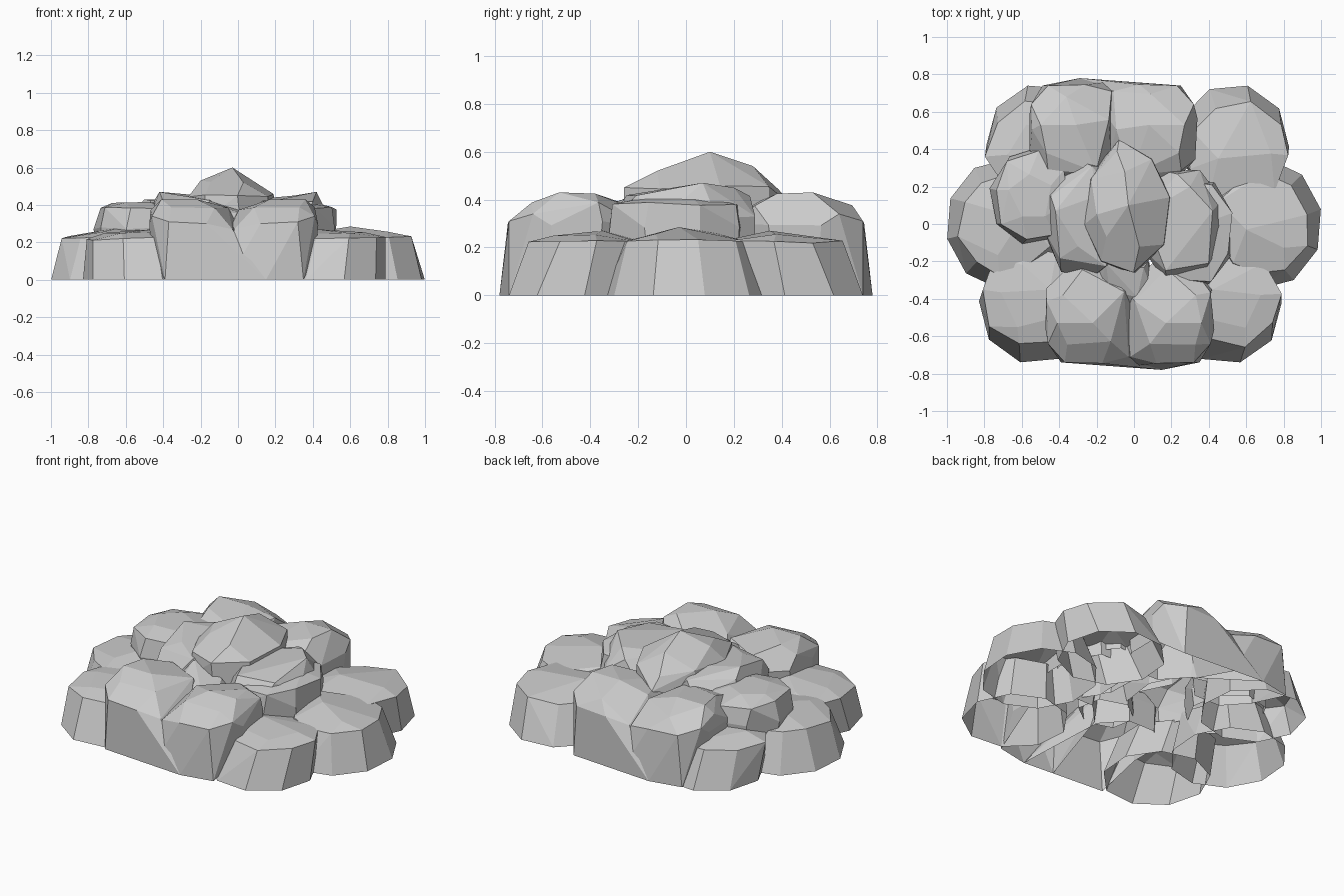
import bpy
import bmesh
import random
from math import cos, sin, radians, tau
from mathutils import Vector

default_cube = bpy.data.objects.get("Cube")
if default_cube:
    bpy.data.objects.remove(default_cube, do_unlink=True)

random.seed(7)

# One stone colour for the whole pile
stone = bpy.data.materials.new("stone_grey")
stone.use_nodes = True
colour = (0.6, 0.6, 0.6, 1)
stone.diffuse_color = colour
stone.node_tree.nodes["Principled BSDF"].inputs["Base Color"].default_value = colour

# Vertical profiles: (height, width scale) from the open foot to the crown
SIDE = ((0, 1), (0.23, 0.78), (0.25, 0.5))
CORNER = ((0, 1), (0.22, 0.88), (0.25, 0.55))
LARGE = ((0.14, 0.95), (0.3, 1), (0.38, 0.86))
MIDDLE = ((0.16, 0.94), (0.28, 1), (0.38, 0.92), (0.41, 0.5))
UPPER = ((0.2, 0.96), (0.33, 1), (0.42, 0.88))
SUMMIT = ((0.32, 1.02), (0.45, 0.98), (0.52, 0.62))
SMALL = ((0.18, 0.95), (0.3, 1), (0.36, 0.65))


def build_hull(name, points):
    """Convex faceted shell around the points, with its underside left open."""
    bm = bmesh.new()
    for point in points:
        bm.verts.new(point)
    hull = bmesh.ops.convex_hull(bm, input=bm.verts[:])
    unused = {v for v in hull["geom_interior"] + hull["geom_unused"]
              if isinstance(v, bmesh.types.BMVert)}
    bmesh.ops.delete(bm, geom=list(unused), context="VERTS")
    bmesh.ops.recalc_face_normals(bm, faces=bm.faces[:])
    bm.normal_update()
    under = [f for f in bm.faces if f.normal.z < -0.45]
    bmesh.ops.delete(bm, geom=under, context="FACES")
    bmesh.ops.dissolve_limit(bm, angle_limit=radians(9), verts=bm.verts[:], edges=bm.edges[:])
    mesh = bpy.data.meshes.new(name)
    bm.to_mesh(mesh)
    bm.free()
    mesh.materials.append(stone)
    bpy.context.collection.objects.link(bpy.data.objects.new(name, mesh))


def rock(name, centre, radius, profile, sides=9, phase=0, extra=(), lean=(0, 0), jitter=0.015):
    """Boulder from elliptical rings; the rings above the foot lean and wobble."""
    points = [Vector(p) for p in extra]
    top = profile[-1][0]
    for level, (height, scale) in enumerate(profile):
        count = sides if height < top else sides // 2 + 1
        for i in range(count):
            a = radians(phase) + tau * i / count
            point = Vector((centre[0] + radius[0] * scale * cos(a),
                            centre[1] + radius[1] * scale * sin(a), height))
            if level:
                point += Vector((*lean, 0))
                point += jitter * Vector([random.uniform(-1, 1) * w for w in (1, 1, 0.6)])
            points.append(point)
    build_hull(name, points)


# Ground ring: the rear half is the front half turned half way round
for turn, names in ((1, ("left_side_rock", "front_left_corner_rock", "back_left_corner_rock")),
                    (-1, ("right_side_rock", "back_right_corner_rock", "front_right_corner_rock"))):
    angle = 0 if turn > 0 else 180
    side, near, far = names
    rock(side, (0.69 * turn, 0), (0.317, 0.35), SIDE, 10, 13 + angle,
         [(0.6 * turn, -0.03 * turn, 0.285), (0.45 * turn, 0.12 * turn, 0.26)])
    rock(near, (0.49 * turn, -0.45 * turn), (0.3, 0.3), CORNER, 9, 5 + angle,
         [(0.42 * turn, -0.35 * turn, 0.27)], (0.03 * turn, 0.06 * turn))
    rock(far, (0.53 * turn, 0.44 * turn), (0.3, 0.31), CORNER, 9, -5 + angle,
         [(0.45 * turn, 0.35 * turn, 0.27)], (0.03 * turn, -0.06 * turn))

# Large twin boulders at front and back; each drops to a broad steep face
for label, turn, shift in (("front", 1, 0), ("back", -1, -0.14)):
    def place(x, y, z):
        return (x * turn + shift, y * turn, z)

    for part, x, out, feet in (("west", -0.25, -1, ((-0.39, -0.74), (0.15, -0.78))),
                               ("east", 0.2, 1, ((-0.05, -0.765), (0.15, -0.78), (0.35, -0.74)))):
        crown = [place(x + out * dx, y, z) for dx, y, z in (
            (0.16, -0.53, 0.43), (0.13, -0.38, 0.425), (-0.03, -0.53, 0.43),
            (0.21, -0.64, 0.34), (0.12, -0.74, 0.31), (-0.08, -0.745, 0.3), (-0.22, -0.71, 0.27))]
        rock(f"{label}_{part}_boulder", place(x, -0.46, 0)[:2], (0.245, 0.265), LARGE, 8, 22,
             crown + [place(*foot, 0) for foot in feet])

# Middle tier
rock("right_middle_rock", (-0.55, 0.15), (0.22, 0.26), MIDDLE, 8, 170)
rock("left_middle_rock", (0.33, -0.04), (0.22, 0.3), MIDDLE, 8, 20)

# Upper tier flanking the summit
rock("upper_right_rock", (-0.26, 0.02), (0.235, 0.32), UPPER, 8, 12,
     [(-0.42, 0.07, 0.47), (-0.3, -0.12, 0.45), (-0.2, 0.15, 0.45)])
rock("upper_left_rock", (0.26, 0), (0.23, 0.32), UPPER, 8, 25,
     [(0.42, 0.07, 0.47), (0.3, 0.2, 0.45), (0.25, -0.14, 0.44)])

# Small wedge stone and the summit
rock("wedge_stone", (-0.05, -0.3), (0.18, 0.16), SMALL, 6, 40, [(-0.15, -0.21, 0.42)])
rock("summit_rock", (-0.04, 0.07), (0.24, 0.33), SUMMIT, 8, 12,
     [(-0.03, 0.1, 0.6), (-0.05, 0.28, 0.54), (-0.08, 0.45, 0.37), (-0.2, 0.05, 0.53)])
